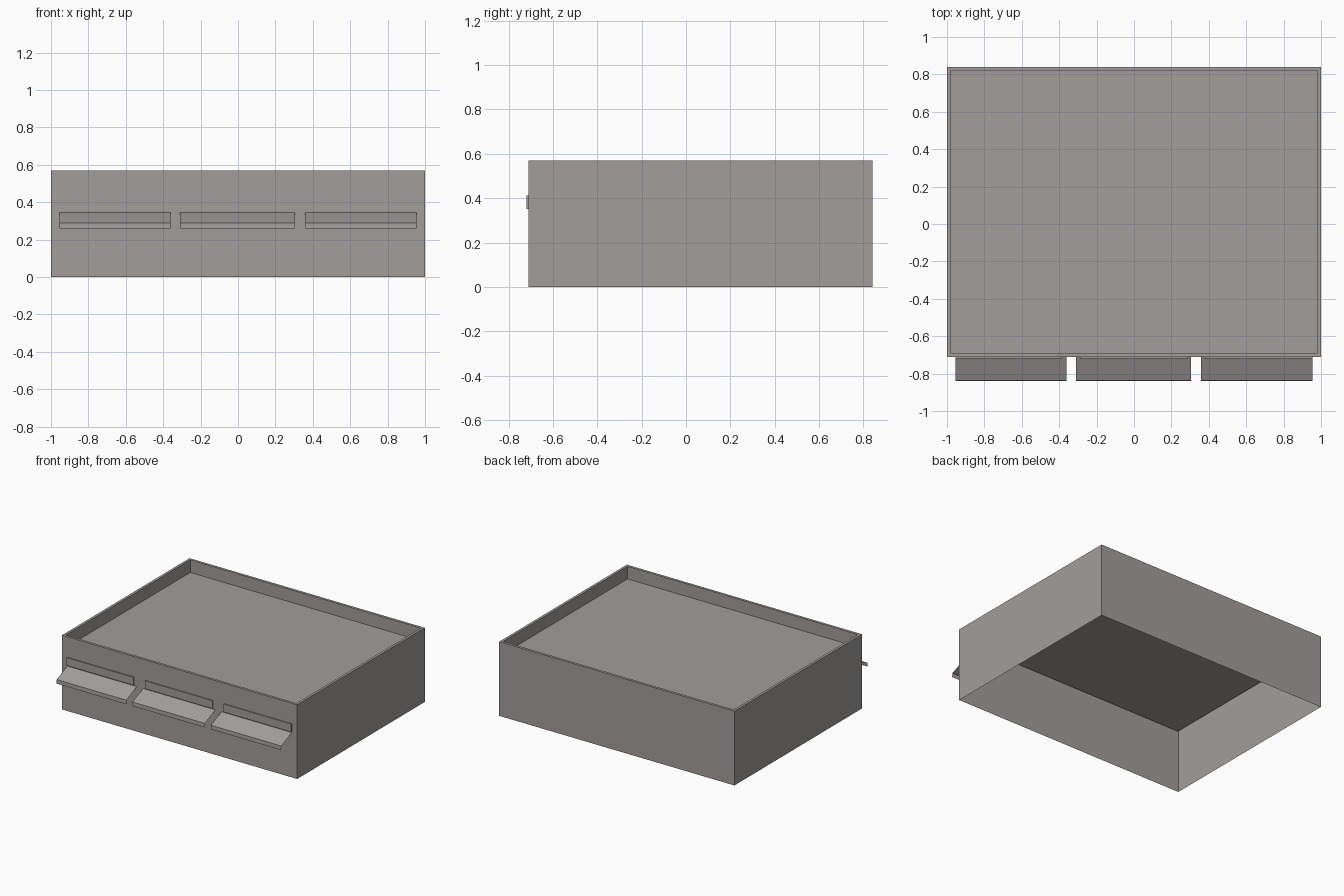
import bpy
import bmesh

old = bpy.data.objects.get("Cube")
if old:
    bpy.data.objects.remove(old, do_unlink=True)

grey = bpy.data.materials.new("warm grey")
grey.use_nodes = True
COLOUR = (0.36, 0.34, 0.33, 1)
grey.diffuse_color = COLOUR
grey.node_tree.nodes["Principled BSDF"].inputs["Base Color"].default_value = COLOUR


def finish(name, bm):
    mesh = bpy.data.meshes.new(name)
    bm.to_mesh(mesh)
    bm.free()
    mesh.materials.append(grey)
    obj = bpy.data.objects.new(name, mesh)
    bpy.context.scene.collection.objects.link(obj)
    return obj


def ring(bm, x, y0, y1, z):
    corners = [(-x, y0), (x, y0), (x, y1), (-x, y1)]
    return [bm.verts.new((cx, cy, z)) for cx, cy in corners]


def bridge(bm, a, b):
    for i in range(4):
        j = (i + 1) % 4
        bm.faces.new((a[i], a[j], b[j], b[i]))


FRONT, BACK, TOP, ROOF, RIM = -0.71, 0.84, 0.57, 0.473, 0.02

# Open-bottomed shell: outer walls, parapet rim, parapet inside, sunken roof
bm = bmesh.new()
base = ring(bm, 1, FRONT, BACK, 0)
outer = ring(bm, 1, FRONT, BACK, TOP)
inner = ring(bm, 1 - RIM, FRONT + RIM, BACK - RIM, TOP)
deck = ring(bm, 1 - RIM, FRONT + RIM, BACK - RIM, ROOF)
for a, b in ((base, outer), (outer, inner), (inner, deck)):
    bridge(bm, a, b)
bm.faces.new(deck)
finish("building_shell", bm)


# Thin window plate standing proud of the front wall
def window(name, x0, x1):
    bm = bmesh.new()
    bmesh.ops.create_cube(bm, size=1)
    for v in bm.verts:
        v.co.x = x0 if v.co.x < 0 else x1
        v.co.y = FRONT - 0.008 if v.co.y < 0 else FRONT
        v.co.z = 0.352 if v.co.z < 0 else 0.413
    finish(name, bm)


# Folded sheet awning: sloping top with a hanging lip
def awning(name, x0, x1):
    bm = bmesh.new()
    profile = [(-0.84, 0.26), (-0.838, 0.29), (FRONT, 0.345)]
    rows = [[bm.verts.new((x, y, z)) for x in (x0, x1)] for y, z in profile]
    for low, high in zip(rows, rows[1:]):
        bm.faces.new((low[0], low[1], high[1], high[0]))
    finish(name, bm)


bays = {
    "right": ((-0.955, -0.385), (-0.955, -0.362)),
    "middle": ((-0.288, 0.285), (-0.31, 0.305)),
    "left": ((0.38, 0.955), (0.357, 0.955)),
}
for side, (pane, shade) in bays.items():
    window(side + "_window", *pane)
    awning(side + "_awning", *shade)
